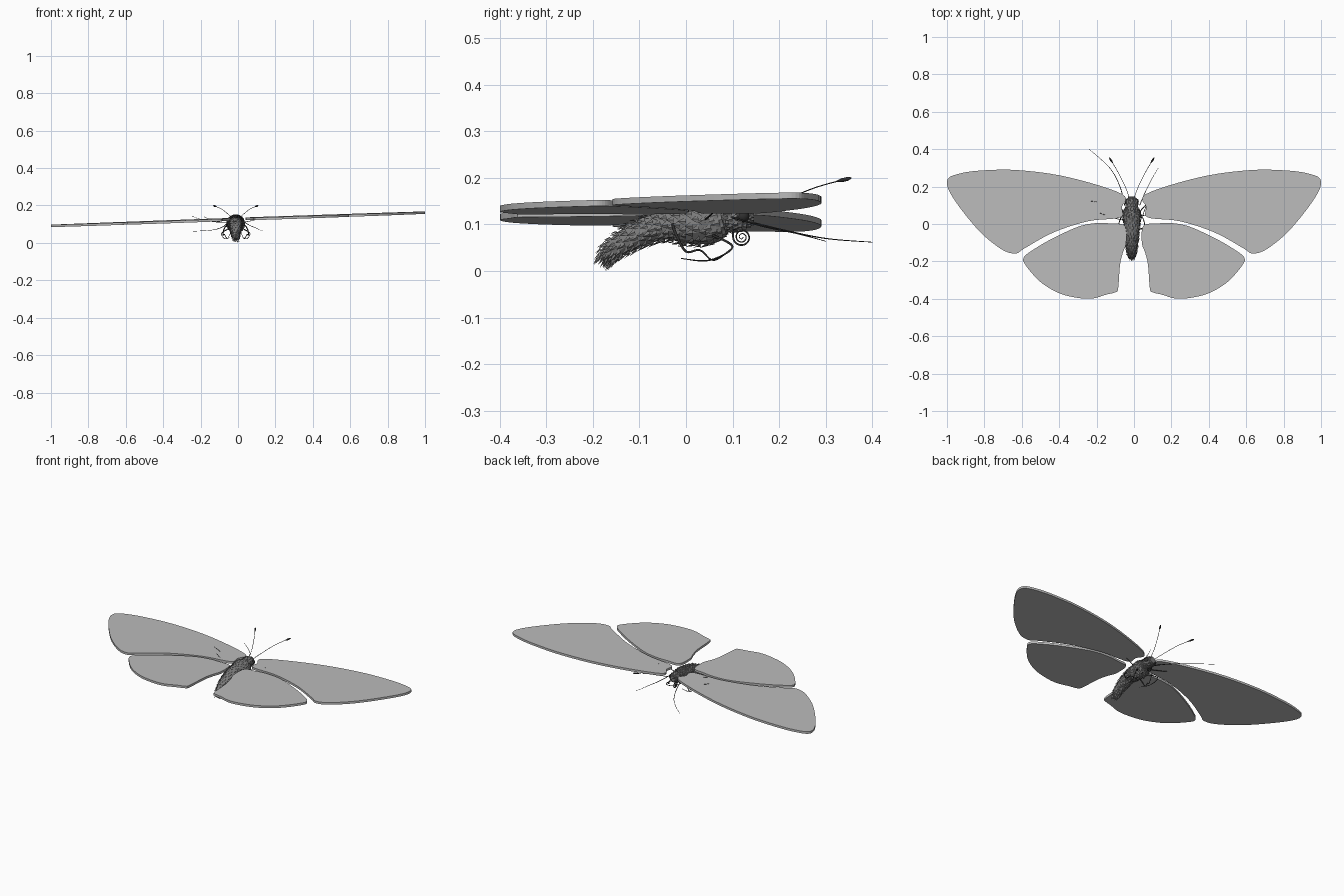
import bpy, bmesh, math, random
from mathutils import Vector

random.seed(4)
if "Cube" in bpy.data.objects:
    bpy.data.objects.remove(bpy.data.objects["Cube"])


def material(name, grey):
    m = bpy.data.materials.new(name)
    m.use_nodes = True
    col = (grey, grey, grey, 1)
    m.diffuse_color = col
    m.node_tree.nodes["Principled BSDF"].inputs["Base Color"].default_value = col
    return m


WING = material("wing grey", 0.5)
FUR = material("fur grey", 0.2)
DARK = material("limb black", 0.03)
CX = -0.012  # body centre line


def finish(bm, name, mat):
    bmesh.ops.recalc_face_normals(bm, faces=bm.faces)
    me = bpy.data.meshes.new(name)
    bm.to_mesh(me)
    bm.free()
    me.materials.append(mat)
    ob = bpy.data.objects.new(name, me)
    bpy.context.collection.objects.link(ob)
    return ob


def smooth_path(pts, steps, closed):
    """Catmull-Rom interpolation through points of any dimension."""
    pts = [Vector(p) for p in pts]
    n = len(pts)
    pick = (lambda i: pts[i % n]) if closed else (lambda i: pts[max(0, min(n - 1, i))])
    out = []
    for i in range(n if closed else n - 1):
        a, b, c, d = (pick(i + k) for k in (-1, 0, 1, 2))
        for s in range(steps):
            t = s / steps
            out.append(0.5 * (2 * b + (c - a) * t + (2 * a - 5 * b + 4 * c - d) * t * t
                              + (3 * b - a - 3 * c + d) * t ** 3))
    if not closed:
        out.append(pts[-1])
    return out


# Wings: thin slabs lying on a gently banked plane
FORE = [(.064, .16), (.35, .25), (.62, .288), (.83, .285), (.95, .265), (.998, .235),
        (.985, .17), (.91, .06), (.81, -.055), (.70, -.14), (.63, -.157), (.585, -.13),
        (.43, -.045), (.245, .015), (.075, .035), (.065, .09)]
HIND = [(.05, -.01), (.12, .002), (.2, .005), (.3, -.015), (.45, -.085), (.55, -.145),
        (.59, -.18), (.58, -.22), (.5, -.31), (.4, -.37), (.3, -.395), (.22, -.398),
        (.15, -.378), (.1, -.365), (.085, -.345), (.075, -.22), (.06, -.155), (.042, -.1)]


def wing(name, outline, side):
    bm = bmesh.new()
    slope = 0.033 if side > 0 else 0.038
    verts = []
    for p in smooth_path(outline, 6, True):
        x = side * p.x
        verts.append(bm.verts.new((x, p.y, 0.121 + slope * x + 0.006 * p.y)))
    face = bm.faces.new(verts)
    ext = bmesh.ops.extrude_face_region(bm, geom=[face])
    for v in ext["geom"]:
        if isinstance(v, bmesh.types.BMVert):
            v.co.z += 0.013
    return finish(bm, name, WING)


for side, label in ((1, "left"), (-1, "right")):
    wing(label + "_forewing", FORE, side)
    wing(label + "_hindwing", HIND, side)

# Body stations: y, z, half width, half height
BODY = [(-.176, .022, .011, .013), (-.16, .043, .021, .021), (-.12, .07, .029, .027),
        (-.08, .088, .034, .029), (-.04, .1, .038, .033), (0, .1, .042, .042),
        (.04, .103, .046, .046), (.07, .11, .045, .04), (.09, .115, .031, .029),
        (.12, .117, .031, .029), (.146, .117, .016, .016)]
rings = smooth_path(BODY, 3, False)
SIDES = 14


def ring_frame(i):
    a, b = rings[max(0, i - 1)], rings[min(len(rings) - 1, i + 1)]
    ahead = Vector((0, b[0] - a[0], b[1] - a[1])).normalized()
    return ahead, Vector((0, -ahead.z, ahead.y))


def body_point(i, ang):
    y, z, rx, rz = rings[i]
    up = ring_frame(i)[1]
    return Vector((CX, y, z)) + Vector((rx * math.cos(ang), 0, 0)) + up * rz * math.sin(ang)


bm = bmesh.new()
loops = [[bm.verts.new(body_point(i, math.tau * k / SIDES)) for k in range(SIDES)]
         for i in range(len(rings))]
for a, b in zip(loops, loops[1:]):
    for k in range(SIDES):
        j = (k + 1) % SIDES
        bm.faces.new((a[k], a[j], b[j], b[k]))
bm.faces.new(loops[0])
bm.faces.new(loops[-1])
finish(bm, "body", FUR)

# Shaggy scales: small three-sided spikes swept back over the body
bm = bmesh.new()
for i in range(len(rings)):
    ahead, up = ring_frame(i)
    for k in range(SIDES):
        ang = math.tau * (k + 0.5 * (i % 2) + random.uniform(-.2, .2)) / SIDES
        base = body_point(i, ang)
        out = (Vector((math.cos(ang), 0, 0)) + up * math.sin(ang)).normalized()
        across = out.cross(ahead)
        size = rings[i][2] * 0.24
        tip = base - ahead * random.uniform(.013, .02) + out * random.uniform(.003, .007)
        tip.z = max(tip.z, 0)
        corners = [bm.verts.new(base + o) for o in (across * size, -across * size, out * 0.004)]
        end = bm.verts.new(tip)
        for q in range(3):
            bm.faces.new((corners[q], corners[(q + 1) % 3], end))
        bm.faces.new(corners)
finish(bm, "body_scales", FUR)

# Eyes on both sides of the head
for side, label in ((1, "left"), (-1, "right")):
    bm = bmesh.new()
    bmesh.ops.create_uvsphere(bm, u_segments=12, v_segments=8, radius=0.014)
    bmesh.ops.translate(bm, verts=bm.verts, vec=(CX + side * 0.024, 0.122, 0.118))
    ob = finish(bm, label + "_eye", DARK)
    for p in ob.data.polygons:
        p.use_smooth = True


def strand(name, pts, radius, taper=lambda t: 1, steps=6):
    """Round tube along a smooth path with a taper rule."""
    cu = bpy.data.curves.new(name, "CURVE")
    cu.dimensions = "3D"
    cu.bevel_depth = radius
    cu.bevel_resolution = 1
    cu.use_fill_caps = True
    path = smooth_path(pts, steps, False)
    sp = cu.splines.new("POLY")
    sp.points.add(len(path) - 1)
    for n, (pt, p) in enumerate(zip(sp.points, path)):
        pt.co = (*p, 1)
        pt.radius = taper(n / (len(path) - 1))
    cu.materials.append(DARK)
    ob = bpy.data.objects.new(name, cu)
    bpy.context.collection.objects.link(ob)


def club(t):
    return 2.6 if 0.86 < t < 0.99 else 0.7


def thin(t):
    return 1.2 - 0.8 * t


# Antennae, legs tucked under the thorax, and outstretched legs
for side, label in ((1, "left"), (-1, "right")):
    def at(x, y, z):
        return (CX + side * x, y, z)
    strand(label + "_antenna", [at(.012, .135, .125), at(.035, .2, .148), at(.075, .28, .18),
                                at(.12, .355, .2)], .0018, club)
    strand(label + "_middle_leg", [at(.03, -.03, .107), at(.06, -.022, .08), at(.068, 0, .042),
                                   at(.06, .03, .045), at(.045, .06, .023), at(.03, .1, .05)],
           .003, thin)
    strand(label + "_rear_leg", [at(.03, .05, .08), at(.075, .1, .052), at(.06, .05, .023),
                                 at(.035, -.01, .027)], .0025, thin)

strand("left_front_leg", [(.03, .1, .115), (.06, .17, .095), (.095, .24, .08), (.13, .3, .064)],
       .0018, thin)
strand("right_front_leg", [(-.05, .1, .115), (-.075, .2, .09), (-.13, .3, .07), (-.24, .4, .062)],
       .002, thin)
strand("left_raised_leg", [(.03, .04, .11), (.07, .05, .118), (.11, .06, .128), (.14, .065, .14)],
       .0018, thin)
strand("right_raised_leg", [(-.05, .06, .11), (-.12, .09, .112), (-.2, .118, .126),
                            (-.245, .12, .143)], .0018, thin)
strand("right_hooked_leg", [(-.05, .02, .11), (-.1, .03, .112), (-.16, .05, .13),
                            (-.185, .06, .142)], .0018, thin)

# Coiled proboscis under the head
coil = [(CX, .1, .1), (CX, .101, .085)]
for n in range(31):
    a = math.pi + math.tau * n / 12
    r = 0.019 * (1 - n / 34)
    coil.append((CX, .12 + r * math.cos(a), .073 + r * math.sin(a)))
strand("proboscis", coil, .002, thin, steps=2)
